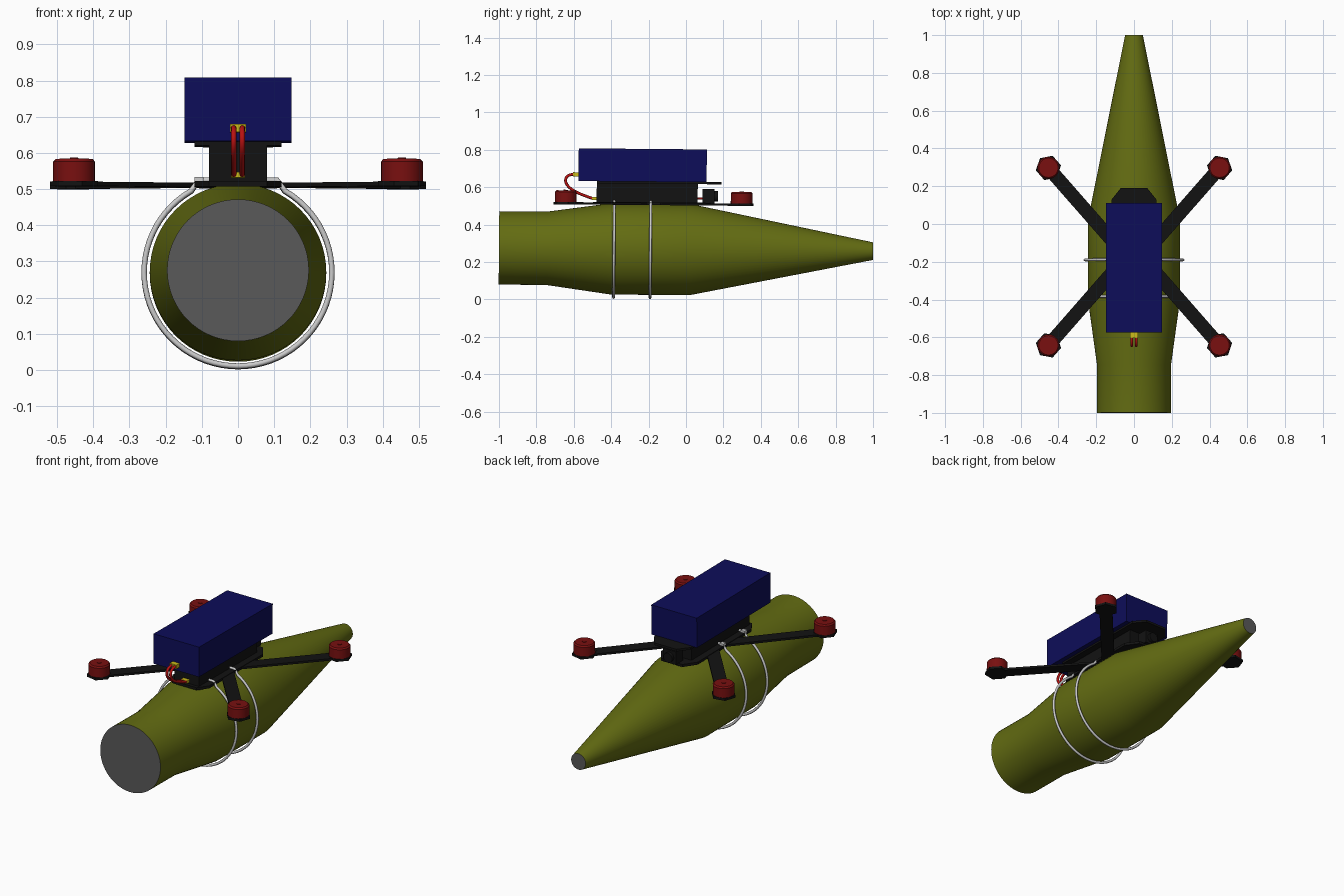
import bpy, bmesh, math
from mathutils import Matrix, Vector

if "Cube" in bpy.data.objects:
    bpy.data.objects.remove(bpy.data.objects["Cube"])

# The whole model is pitched very slightly nose-down about the body axis
PIVOT = Vector((0, 0, 0.267))
TILT = (Matrix.Translation(PIVOT) @ Matrix.Rotation(-0.0087, 4, 'X')
        @ Matrix.Translation(-PIVOT))


def mat(name, rgb):
    m = bpy.data.materials.new(name)
    m.diffuse_color = (*rgb, 1)
    m.use_nodes = True
    m.node_tree.nodes["Principled BSDF"].inputs["Base Color"].default_value = m.diffuse_color
    return m


OLIVE = mat("olive", (0.125, 0.15, 0.006))
GREY = mat("dark_grey", (0.1, 0.1, 0.1))
SILVER = mat("silver", (0.6, 0.6, 0.6))
BLACK = mat("black", (0.006, 0.006, 0.006))
NAVY = mat("navy", (0.004, 0.004, 0.1))
RED = mat("dark_red", (0.19, 0.005, 0.005))
WIRE = mat("wire_red", (0.5, 0.006, 0.006))
YELLOW = mat("yellow", (0.6, 0.5, 0.01))


def finish(name, bm, *mats, smooth=False):
    bmesh.ops.recalc_face_normals(bm, faces=bm.faces)
    bm.transform(TILT)
    me = bpy.data.meshes.new(name)
    bm.to_mesh(me)
    bm.free()
    ob = bpy.data.objects.new(name, me)
    bpy.context.collection.objects.link(ob)
    for m in mats:
        me.materials.append(m)
    if smooth:
        bpy.ops.object.select_all(action='DESELECT')
        ob.select_set(True)
        bpy.context.view_layer.objects.active = ob
        bpy.ops.object.shade_smooth_by_angle(angle=math.radians(35))
    return ob


def plate(name, pts, z0, z1, m):
    """Extrude an outline in x, y between two heights."""
    bm = bmesh.new()
    f = bm.faces.new([bm.verts.new((x, y, z0)) for x, y in pts])
    r = bmesh.ops.extrude_face_region(bm, geom=[f])
    for v in r['geom']:
        if isinstance(v, bmesh.types.BMVert):
            v.co.z = z1
    return finish(name, bm, m)


def box(name, x0, x1, y0, y1, z0, z1, m):
    return plate(name, [(x0, y0), (x1, y0), (x1, y1), (x0, y1)], z0, z1, m)


def revolve(name, profile, base, axis, n, *mats):
    """Spin (radius, height) pairs; the end caps use the last material."""
    bm = bmesh.new()
    rings = []
    for r, h in profile:
        ring = []
        for i in range(n):
            a = 2 * math.pi * i / n
            p = (r * math.cos(a), r * math.sin(a), h)
            if axis == 'Y':
                p = (p[0], h, p[1])
            ring.append(bm.verts.new(Vector(p) + Vector(base)))
        rings.append(ring)
    for a, b in zip(rings, rings[1:]):
        for i in range(n):
            j = (i + 1) % n
            bm.faces.new((a[i], a[j], b[j], b[i]))
    for ring in (rings[0], rings[-1]):
        bm.faces.new(ring).material_index = len(mats) - 1
    return finish(name, bm, *mats, smooth=True)


def tube(name, pts, radius, m, kind='POLY', cyclic=False):
    cu = bpy.data.curves.new(name, 'CURVE')
    cu.dimensions = '3D'
    cu.bevel_depth, cu.bevel_resolution = radius, 2
    cu.use_fill_caps = True
    sp = cu.splines.new(kind)
    sp.points.add(len(pts) - 1)
    for p, c in zip(sp.points, pts):
        p.co = (*(TILT @ Vector(c)), 1)
    sp.use_cyclic_u = cyclic
    if kind == 'NURBS':
        sp.order_u, sp.use_endpoint_u, sp.resolution_u = 4, True, 8
    cu.materials.append(m)
    ob = bpy.data.objects.new(name, cu)
    bpy.context.collection.objects.link(ob)


# Tapered body with grey end caps
revolve("tapered_body", [(0.196, -1), (0.196, -0.745), (0.244, -0.4),
                         (0.244, 0.02), (0.047, 1)],
        PIVOT, 'Y', 64, OLIVE, GREY)

# Straps around the body, passing over the lower plate
for i, y in enumerate((-0.385, -0.19)):
    pts = []
    for k in range(61):
        a = math.radians(60 - 300 * k / 60)
        pts.append((0.2595 * math.cos(a), y, 0.267 + 0.2595 * math.sin(a)))
    pts += [(-0.108, y, 0.522), (0.108, y, 0.522)]
    tube(f"strap_{i}", pts, 0.0075, SILVER, cyclic=True)
    box(f"strap_lock_{i}", -0.12, -0.095, y - 0.012, y + 0.012, 0.515, 0.53, SILVER)

# Frame: lower plate, centre stack, upper plate with tapered nose
plate("lower_plate", [(-0.08, -0.5), (0.08, -0.5), (0.12, -0.44), (0.12, 0.06),
                      (0.07, 0.13), (-0.07, 0.13), (-0.12, 0.06), (-0.12, -0.44)],
      0.503, 0.518, BLACK)
box("centre_stack", -0.08, 0.08, -0.48, 0.06, 0.518, 0.618, BLACK)
plate("upper_plate", [(-0.12, -0.48), (0.12, -0.48), (0.12, 0.125), (0.07, 0.187),
                      (-0.07, 0.187), (-0.12, 0.125)], 0.617, 0.63, BLACK)

# Arms with six-sided pads and round motors
CY = -0.175
for sx in (1, -1):
    for sy in (1, -1):
        tag = ("right" if sx > 0 else "left") + ("_back" if sy > 0 else "_front")
        a = Vector((0.05 * sx, CY + 0.01 * sy))
        b = Vector((0.453 * sx, CY + 0.47 * sy))
        d = (b - a).normalized()
        w = Vector((-d.y, d.x)) * 0.036
        plate("arm_" + tag, [a - w, b - w, b + w, a + w], 0.503, 0.515, BLACK)
        t0 = math.atan2(d.y, d.x)
        pad = [b + 0.068 * Vector((math.cos(t0 + k * math.pi / 3),
                                   math.sin(t0 + k * math.pi / 3))) for k in range(6)]
        plate("motor_pad_" + tag, pad, 0.5025, 0.516, BLACK)
        revolve("motor_" + tag, [(0.058, 0.516), (0.058, 0.57), (0.051, 0.578)],
                (b.x, b.y, 0), 'Z', 24, RED)
        revolve("motor_shaft_" + tag, [(0.012, 0.57), (0.012, 0.581)],
                (b.x, b.y, 0), 'Z', 12, RED)

# Battery pack
box("battery", -0.148, 0.148, -0.578, 0.107, 0.628, 0.803, NAVY)

# Camera with lens, and its short wires
box("camera", -0.042, 0.042, 0.085, 0.15, 0.515, 0.592, BLACK)
revolve("camera_lens", [(0.028, 0.148), (0.028, 0.168)], (0, 0, 0.553), 'Y', 20, BLACK)
for x in (-0.012, 0.012):
    tube("camera_wire", [(x, 0.05, 0.54), (x, 0.09, 0.54)], 0.005, WIRE)

# Power connectors and looping wires
box("battery_connector", -0.022, 0.022, -0.607, -0.572, 0.652, 0.675, YELLOW)
box("frame_connector", -0.02, 0.02, -0.505, -0.478, 0.527, 0.543, YELLOW)
for x in (-0.012, 0.012):
    tube("power_wire", [(x, -0.6, 0.664), (x, -0.635, 0.664), (x, -0.66, 0.63),
                        (x, -0.62, 0.58), (x, -0.56, 0.555), (x, -0.5, 0.535)],
         0.0075, WIRE, 'NURBS')
